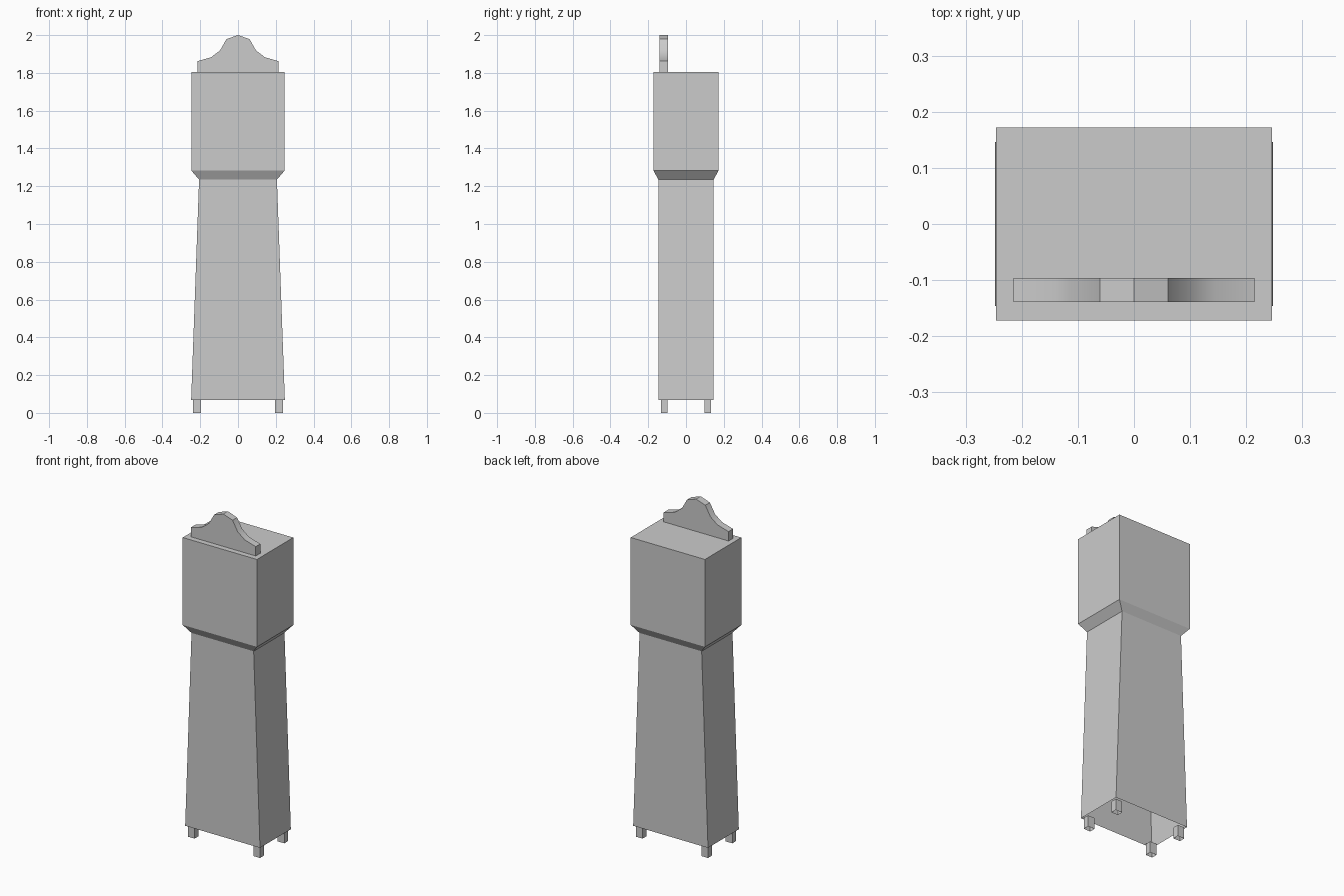
import bpy
import bmesh
from math import radians

cube = bpy.data.objects.get("Cube")
if cube:
    bpy.data.objects.remove(cube, do_unlink=True)

# One plain grey for everything
grey = bpy.data.materials.new("plain_grey")
grey.use_nodes = True
colour = (0.6, 0.6, 0.6, 1)
grey.diffuse_color = colour
grey.node_tree.nodes["Principled BSDF"].inputs["Base Color"].default_value = colour


def finish(name, bm):
    bmesh.ops.recalc_face_normals(bm, faces=bm.faces)
    mesh = bpy.data.meshes.new(name)
    bm.to_mesh(mesh)
    bm.free()
    mesh.materials.append(grey)
    obj = bpy.data.objects.new(name, mesh)
    bpy.context.collection.objects.link(obj)
    return obj


def stacked_shell(name, sections, cx=0, cy=0):
    """Loft rectangles (half width, half depth, z); capped on top, open below."""
    bm = bmesh.new()
    rings = [[bm.verts.new((cx + sx * w, cy + sy * d, z))
              for sx, sy in ((-1, -1), (1, -1), (1, 1), (-1, 1))]
             for w, d, z in sections]
    for low, high in zip(rings, rings[1:]):
        for i in range(4):
            j = (i + 1) % 4
            bm.faces.new((low[i], low[j], high[j], high[i]))
    bm.faces.new(rings[-1])
    return finish(name, bm)


# Tapered case, flared neck and square hood in one hollow shell
stacked_shell("clock_case", [
    (0.248, 0.146, 0.068),
    (0.206, 0.146, 1.235),
    (0.246, 0.172, 1.282),
    (0.246, 0.172, 1.806),
])

# Four small feet
for side, sx in (("left", 1), ("right", -1)):
    for end, sy in (("front", -1), ("back", 1)):
        stacked_shell(f"{end}_{side}_foot",
                      [(0.022, 0.018, 0), (0.022, 0.018, 0.068)],
                      sx * 0.217, sy * 0.115)

# Scrolled crest along the front of the hood
half = [(0.215, 1.806), (0.215, 1.862), (0.142, 1.883),
        (0.095, 1.919), (0.061, 1.979)]
outline = half + [(0, 2.0)] + [(-x, z) for x, z in reversed(half)]
bm = bmesh.new()
front = bm.faces.new([bm.verts.new((x, -0.139, z)) for x, z in outline])
back = bmesh.ops.extrude_face_region(bm, geom=[front], use_keep_orig=True)["geom"]
bmesh.ops.translate(bm, vec=(0, 0.043, 0),
                    verts=[v for v in back if isinstance(v, bmesh.types.BMVert)])
crest = finish("scrolled_crest", bm)
bpy.ops.object.select_all(action="DESELECT")
crest.select_set(True)
bpy.context.view_layer.objects.active = crest
bpy.ops.object.shade_smooth_by_angle(angle=radians(30))
